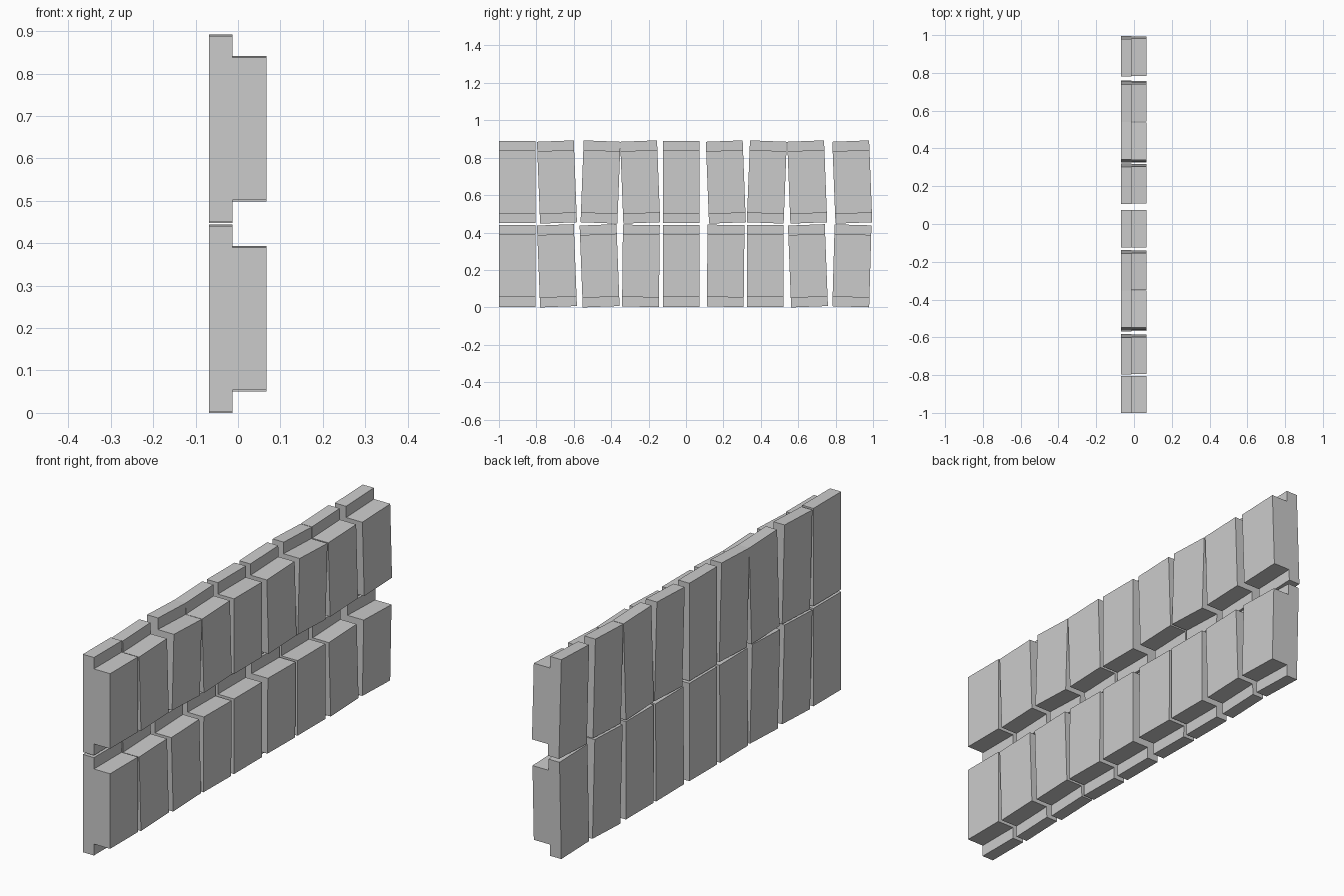
import bpy, math

if "Cube" in bpy.data.objects:
    bpy.data.objects.remove(bpy.data.objects["Cube"])

# Stepped block profile in x, z (centred on z): tall thin back, shorter thick front
PROFILE = [(-0.068, -0.219), (-0.013, -0.219), (-0.013, -0.168), (0.067, -0.168),
           (0.067, 0.168), (-0.013, 0.168), (-0.013, 0.219), (-0.068, 0.219)]
WIDTH = 0.197


def block(name, y, z, lean):
    """Extrude the profile along y; positive lean tips the top towards -y."""
    n = len(PROFILE)
    verts = [(px, s * WIDTH / 2, pz) for s in (-1, 1) for px, pz in PROFILE]
    faces = [(i, (i + 1) % n, n + (i + 1) % n, n + i) for i in range(n)]
    # caps split into quads so the concave ends stay clean
    for o in (0, n):
        f = [(o, o + 1, o + 2, o + 5, o + 6, o + 7), (o + 2, o + 3, o + 4, o + 5)]
        faces += f if o else [t[::-1] for t in f]
    mesh = bpy.data.meshes.new(name)
    mesh.from_pydata(verts, [], [t[::-1] for t in faces])
    import bmesh
    bm = bmesh.new()
    bm.from_mesh(mesh)
    bmesh.ops.recalc_face_normals(bm, faces=bm.faces)
    bm.to_mesh(mesh)
    bm.free()
    ob = bpy.data.objects.new(name, mesh)
    ob.location = (0, y, z)
    ob.rotation_euler.x = math.radians(lean)
    bpy.context.collection.objects.link(ob)


# Two courses of loosely set blocks: (y centre, lean in degrees)
lower = [(-0.902, 0), (-0.69, 2.2), (-0.462, 2.2), (-0.241, -0.6), (-0.025, 0),
         (0.212, -0.6), (0.424, 0), (0.652, 2.2), (0.887, -1.6)]
upper = [(-0.902, 0), (-0.69, 2.2), (-0.457, -2.2), (-0.245, 2.2), (-0.025, 0),
         (0.213, 2.2), (0.432, -2.2), (0.648, 2.2), (0.889, 2.2)]
for row, z, items in (("lower", 0.222, lower), ("upper", 0.670, upper)):
    for i, (y, lean) in enumerate(items):
        block(f"{row}_block_{i + 1}", y, z, lean)
